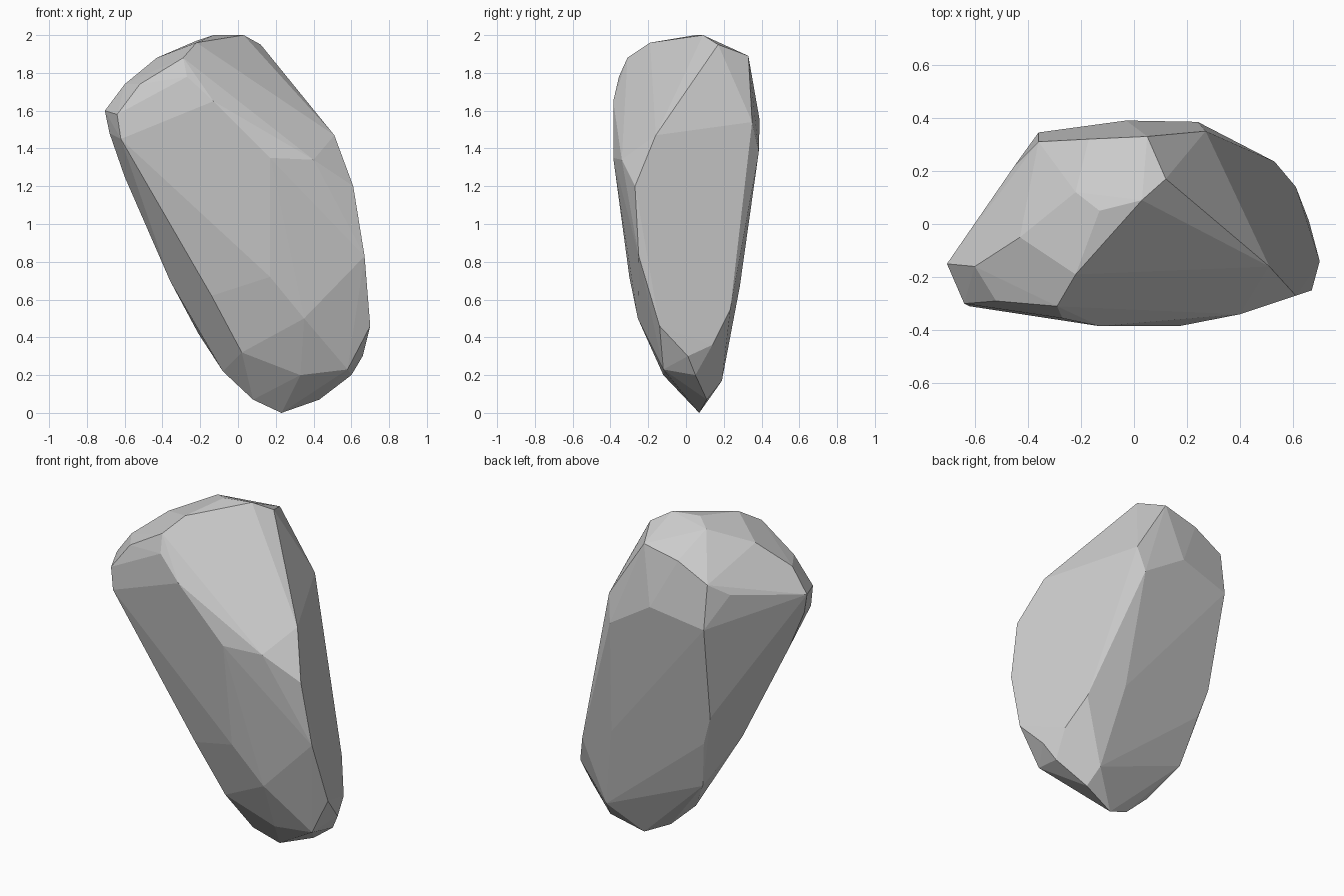
import bpy, bmesh, math

# Key corners of the boulder, grouped by region
crown = [(-.13, .05, 2), (.03, .09, 2), (.12, .17, 1.95), (.05, .33, 1.89),
         (-.22, .12, 1.97), (-.22, -.19, 1.96), (-.29, -.31, 1.88), (-.27, -.355, 1.78)]
left_shoulder = [(-.45, .22, 1.67), (-.43, -.05, 1.88), (-.6, -.16, 1.74), (-.705, -.15, 1.6),
                 (-.64, -.3, 1.58), (-.68, -.16, 1.48), (-.52, -.29, 1.74), (-.6, -.12, 1.25)]
front = [(-.13, -.385, 1.65), (.17, -.385, 1.35), (.4, -.34, 1.34), (-.62, -.31, 1.45),
         (.17, -.3, .72), (.35, -.255, .5), (-.14, -.21, .62)]
right = [(.51, -.16, 1.47), (.27, .35, 1.54), (.61, -.27, 1.2), (.67, -.25, .83),
         (.70, -.14, .46), (.66, .01, .3), (.61, .14, .36), (.53, .235, .55)]
back = [(.24, .385, 1.38), (-.03, .39, 1.55), (-.36, .345, 1.48), (-.36, .31, 1.74),
        (-.17, .32, 1.84), (-.33, .24, .9), (-.27, .215, .72), (.3, .285, .67)]
base = [(-.36, -.03, .7), (-.21, .14, .42), (-.08, .02, .22), (.08, .03, .07),
        (.23, .07, 0), (.43, .11, .07), (.6, .05, .2), (.02, -.15, .32), (.33, -.12, .2),
        (.58, -.12, .23), (.4, .19, .17)]

# Wrap the corners in a convex shell
bm = bmesh.new()
for region in (crown, left_shoulder, front, right, back, base):
    for co in region:
        bm.verts.new(co)
hull = bmesh.ops.convex_hull(bm, input=bm.verts[:])
loose = {g for g in hull["geom_interior"] + hull["geom_unused"] if isinstance(g, bmesh.types.BMVert)}
bmesh.ops.delete(bm, geom=list(loose), context='VERTS')

# Merge nearly coplanar triangles into broad chipped facets
bmesh.ops.dissolve_limit(bm, angle_limit=math.radians(3), verts=bm.verts[:], edges=bm.edges[:])
bmesh.ops.recalc_face_normals(bm, faces=bm.faces[:])

mesh = bpy.data.meshes.new("boulder")
bm.to_mesh(mesh)
bm.free()
boulder = bpy.data.objects.new("boulder", mesh)
bpy.context.collection.objects.link(boulder)
